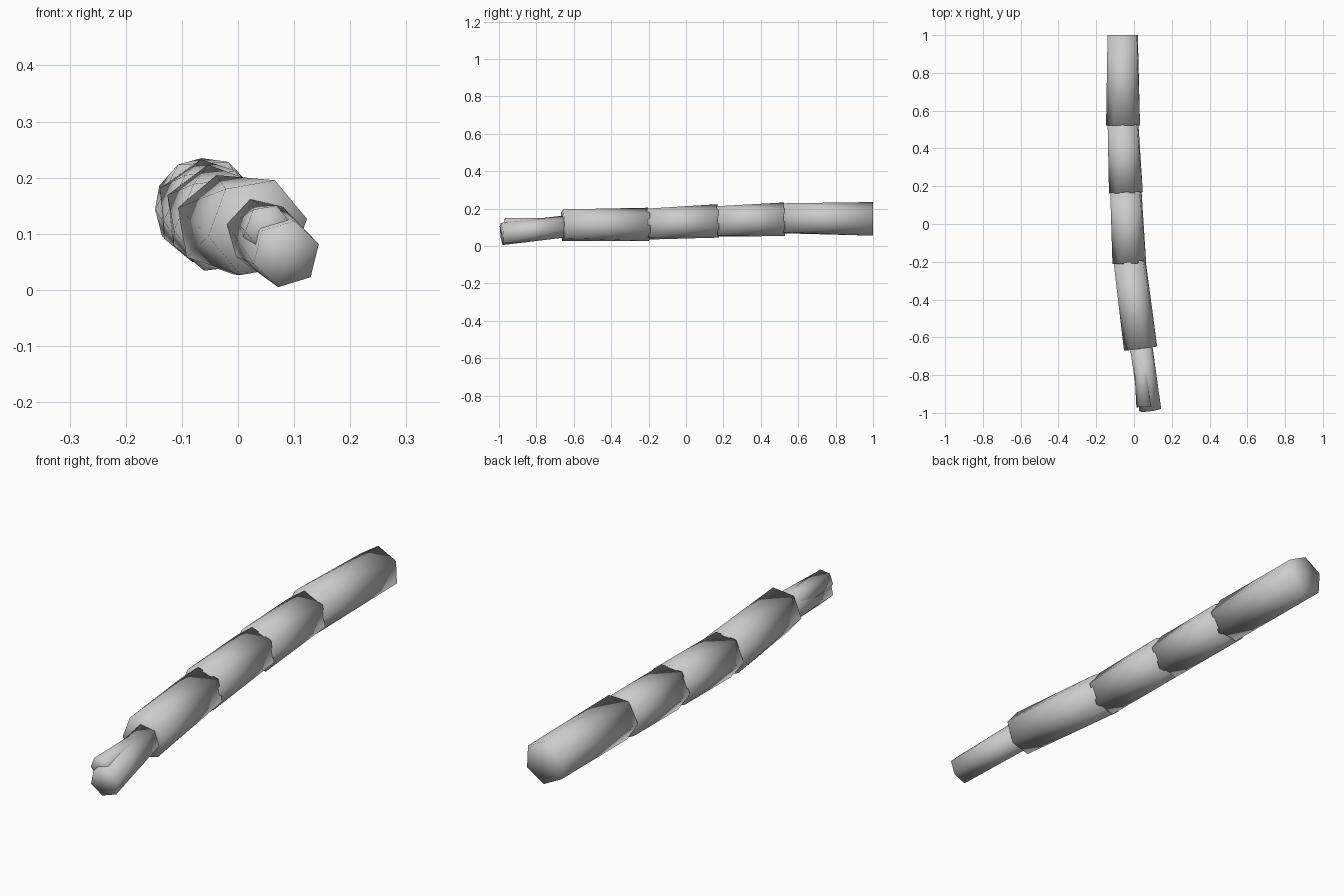
import bpy, bmesh, math
from mathutils import Vector

if "Cube" in bpy.data.objects:
    bpy.data.objects.remove(bpy.data.objects["Cube"])

grey = bpy.data.materials.new("plain grey")
grey.diffuse_color = (0.6, 0.6, 0.6, 1)
grey.use_nodes = True
grey.node_tree.nodes["Principled BSDF"].inputs["Base Color"].default_value = grey.diffuse_color


def twisted_segment(name, front, back, radius, phase):
    """Six-sided tube, its back ring turned half a side, ends closed by fans."""
    front, back = Vector(front), Vector(back)
    axis = (back - front).normalized()
    right = axis.cross(Vector((0, 0, 1))).normalized()
    up = right.cross(axis)
    bm = bmesh.new()

    def ring(centre, start):
        verts = []
        for k in range(6):
            a = math.radians(start + 60 * k)
            verts.append(bm.verts.new(centre + radius * (right * math.cos(a) + up * math.sin(a))))
        return verts

    a, b = ring(front, phase), ring(back, phase + 30)
    ca, cb = bm.verts.new(front), bm.verts.new(back)
    for k in range(6):
        n = (k + 1) % 6
        bm.faces.new((a[k], a[n], b[k]))
        bm.faces.new((a[n], b[n], b[k]))
        bm.faces.new((ca, a[n], a[k]))
        bm.faces.new((cb, b[k], b[n]))
    bmesh.ops.recalc_face_normals(bm, faces=bm.faces)
    for f in bm.faces:
        f.smooth = True
    mesh = bpy.data.meshes.new(name)
    bm.to_mesh(mesh)
    bm.free()
    mesh.materials.append(grey)
    obj = bpy.data.objects.new(name, mesh)
    bpy.context.collection.objects.link(obj)


# Thick branch, from the tip end to the base
twisted_segment("branch_end", (0.035, -0.66, 0.111), (-0.023, -0.20, 0.116), 0.09, 10)
twisted_segment("branch_middle_front", (-0.025, -0.207, 0.117), (-0.043, 0.172, 0.134), 0.09, 7)
twisted_segment("branch_middle_back", (-0.043, 0.165, 0.131), (-0.058, 0.526, 0.143), 0.09, 5)
twisted_segment("branch_base", (-0.058, 0.522, 0.148), (-0.06, 1.0, 0.145), 0.09, 3)

# Thin twig and the short side twig along it
twisted_segment("twig", (0.086, -0.985, 0.064), (0.038, -0.65, 0.104), 0.061, 17)
twisted_segment("side_twig", (0.054, -0.968, 0.111), (0.036, -0.66, 0.108), 0.042, 10)
